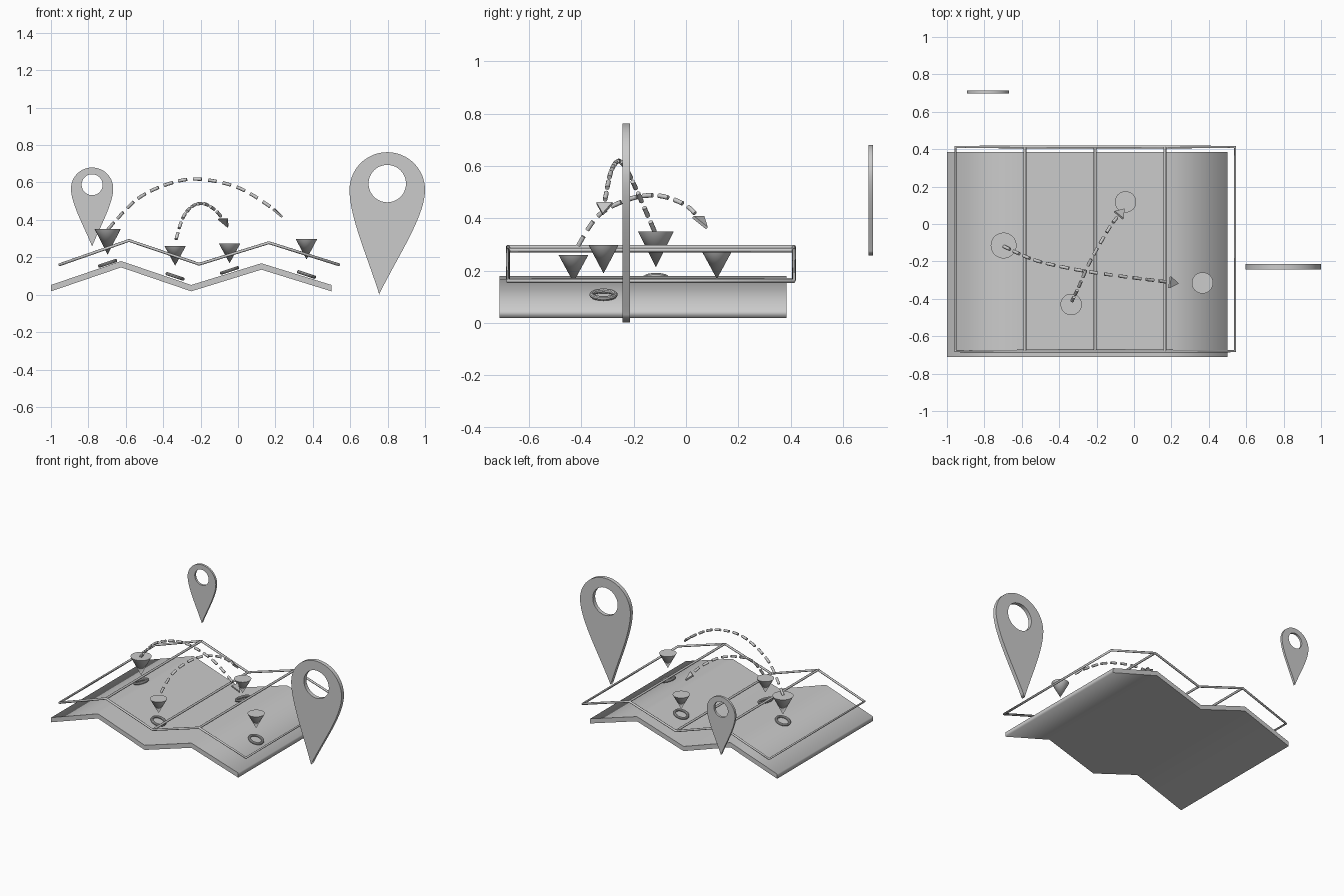
import bpy, bmesh
from math import pi, sin, cos, atan2
from mathutils import Vector
from mathutils.geometry import interpolate_bezier

if "Cube" in bpy.data.objects:
    bpy.data.objects.remove(bpy.data.objects["Cube"])


def slab(name, outlines, y, half_depth):
    """Extruded x-z outline; extra outlines become holes."""
    cu = bpy.data.curves.new(name, 'CURVE')
    cu.dimensions, cu.fill_mode, cu.extrude = '2D', 'BOTH', half_depth
    for pts in outlines:
        s = cu.splines.new('POLY')
        s.points.add(len(pts) - 1)
        for p, (px, pz) in zip(s.points, pts):
            p.co = (px, pz, 0, 1)
        s.use_cyclic_u = True
    ob = bpy.data.objects.new(name, cu)
    ob.rotation_euler = (pi / 2, 0, 0)
    ob.location.y = y
    bpy.context.collection.objects.link(ob)
    return ob


def tubes(name, paths, radius, closed=False):
    """Round rods along several polylines."""
    cu = bpy.data.curves.new(name, 'CURVE')
    cu.dimensions, cu.bevel_depth, cu.bevel_resolution = '3D', radius, 2
    cu.use_fill_caps = True
    for pts in paths:
        s = cu.splines.new('POLY')
        s.points.add(len(pts) - 1)
        for p, co in zip(s.points, pts):
            p.co = (*co, 1)
        s.use_cyclic_u = closed
    ob = bpy.data.objects.new(name, cu)
    bpy.context.collection.objects.link(ob)
    return ob


# Folded map sheet
ridge = [(-1, .052), (-.625, .18), (-.25, .052), (.125, .168), (.5, .052)]
slab("folded_map", [ridge + [(x, z - .034) for x, z in reversed(ridge)]], -.164, .548)

# Wire outline floating above the map, with fold bars
fold = [(-.955, .16), (-.583, .29), (-.208, .163), (.165, .278), (.54, .16)]
y0, y1 = -.68, .412
loop = [(x, y0, z) for x, z in fold] + [(x, y1, z) for x, z in reversed(fold)]
tubes("map_outline_frame", [loop], .008, True)
tubes("map_fold_bars", [[(x, y0, z), (x, y1, z)] for x, z in fold[1:4]], .008)

# Downward cone markers, each with a ring lying on the slope below
tilt = atan2(.125, .375)
for i, (x, y, top, r, h, rz, s) in enumerate([
        (-.697, -.115, .35, .069, .137, .168, -1),
        (-.336, -.43, .26, .057, .105, .098, 1),
        (-.045, .118, .273, .057, .105, .13, -1),
        (.366, -.315, .297, .057, .108, .108, 1)]):
    bpy.ops.mesh.primitive_cone_add(vertices=48, radius1=0, radius2=r, depth=h,
                                    location=(x, y, top - h / 2))
    bpy.context.object.name = f"cone_marker_{i + 1}"
    bpy.ops.object.shade_smooth_by_angle()
    bpy.ops.mesh.primitive_torus_add(major_segments=40, minor_segments=10,
                                     major_radius=.045, minor_radius=.009,
                                     location=(x, y, rz), rotation=(0, s * tilt, 0))
    bpy.context.object.name = f"ground_ring_{i + 1}"
    bpy.ops.object.shade_smooth_by_angle()


def smooth_path(pts):
    """Dense curve through the given points."""
    P = [Vector(p) for p in pts]
    T = [(P[min(i + 1, len(P) - 1)] - P[max(i - 1, 0)]) / 6 for i in range(len(P))]
    out = []
    for i in range(len(P) - 1):
        out += interpolate_bezier(P[i], P[i] + T[i], P[i + 1] - T[i + 1], P[i + 1], 60)[:-1]
    return out + [P[-1]]


def dashed_arrow(name, pts, dashes, head_len=.062, head_w=.031):
    path = smooth_path(pts)
    dist = [0]
    for a, b in zip(path, path[1:]):
        dist.append(dist[-1] + (b - a).length)

    def at(d):
        return path[min(range(len(dist)), key=lambda k: abs(dist[k] - d))]

    step = (dist[-1] - head_len) / dashes
    tubes(name + "_dashes",
          [[at(step * (k + f)) for f in (.1, .4, .7)] for k in range(dashes)], .009)
    # Flat arrowhead, wide across the arc plane
    tip, base = path[-1], at(dist[-1] - head_len)
    d = (tip - base).normalized()
    side = d.cross(Vector((0, 0, 1))).normalized()
    n = side.cross(d) * .006
    bm = bmesh.new()
    rows = [[bm.verts.new(p + o) for p in (tip, base + side * head_w, base - side * head_w)]
            for o in (n, -n)]
    bm.faces.new(rows[0])
    bm.faces.new(rows[1][::-1])
    for k in range(3):
        j = (k + 1) % 3
        bm.faces.new((rows[0][k], rows[1][k], rows[1][j], rows[0][j]))
    bmesh.ops.recalc_face_normals(bm, faces=bm.faces)
    me = bpy.data.meshes.new(name + "_head")
    bm.to_mesh(me)
    bpy.context.collection.objects.link(bpy.data.objects.new(name + "_head", me))


# Dashed travel arcs
dashed_arrow("long_route", [(-.70, -.118, .345), (-.54, -.19, .51), (-.37, -.232, .593),
                            (-.21, -.26, .618), (.0, -.288, .573), (.18, -.31, .465),
                            (.237, -.318, .415)], 13)
dashed_arrow("short_route", [(-.333, -.415, .29), (-.295, -.335, .41), (-.245, -.22, .472),
                             (-.185, -.11, .487), (-.125, -.01, .455), (-.085, .042, .41),
                             (-.053, .08, .362)], 9)


# Teardrop location pins with a round hole
def pin(name, cx, cz, r, tip, hole_z, hole_r, y, half):
    head = [(cx + r * cos(pi * k / 32), cz + r * sin(pi * k / 32)) for k in range(33)]

    def flank(s):
        a, b = Vector((cx + s * r, cz)), Vector(tip)
        h = cz - tip[1]
        c1 = a - Vector((0, .26 * h))
        c2 = Vector((tip[0] + (a.x - tip[0]) * .37, tip[1] + .34 * h))
        return [tuple(p[:2]) for p in interpolate_bezier(a, c1, c2, b, 20)]

    outline = head + flank(-1)[1:] + flank(1)[::-1][1:-1]
    hole = [(cx + hole_r * cos(pi * k / 24), hole_z + hole_r * sin(pi * k / 24)) for k in range(48)]
    slab(name, [outline, hole], y, half)


pin("large_pin", .798, .56, .202, (.755, .002), .594, .1, -.228, .014)
pin("small_pin", -.78, .567, .113, (-.78, .258), .588, .056, .706, .008)
